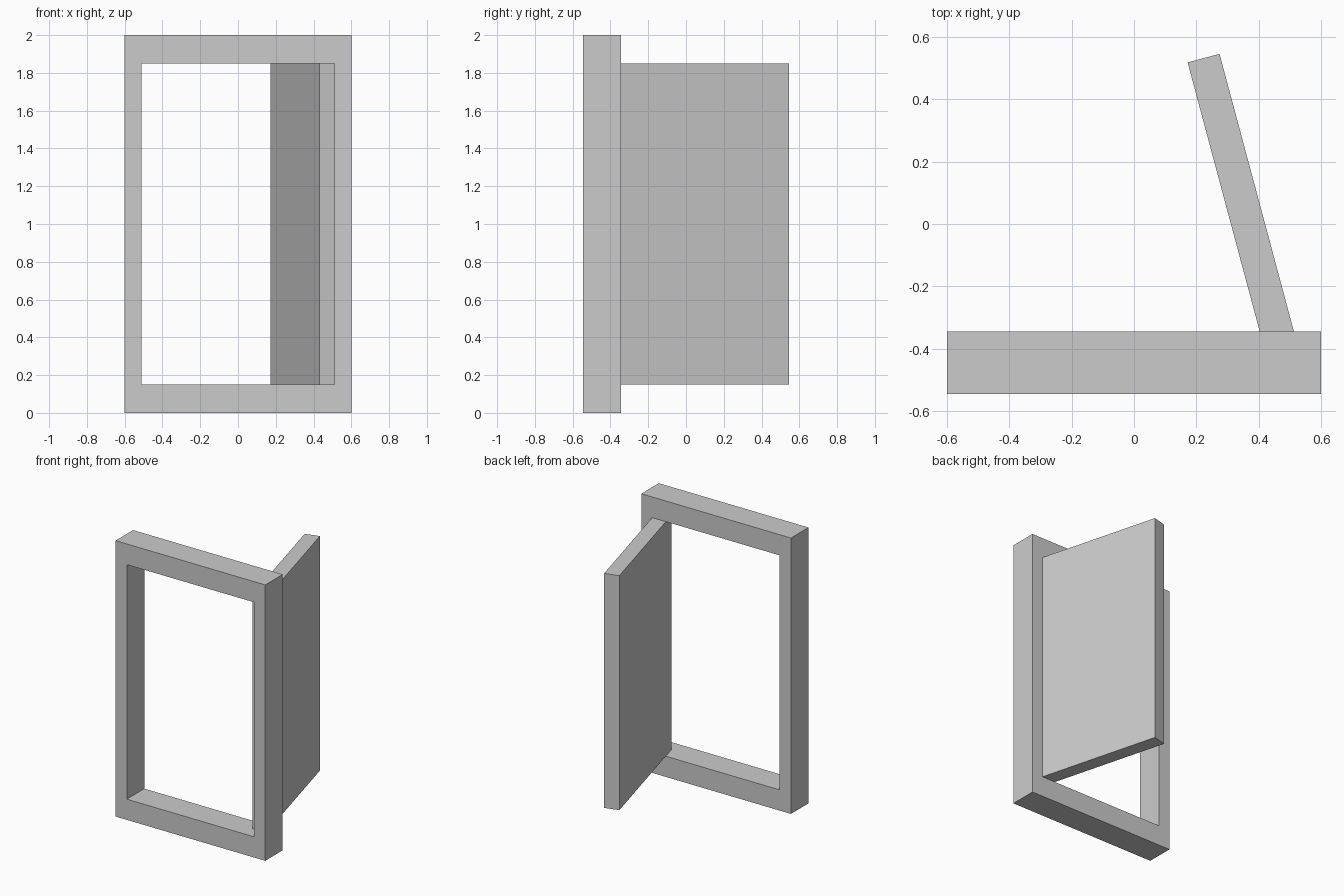
import bpy, bmesh
from math import radians
from mathutils import Matrix, Vector

if "Cube" in bpy.data.objects:
    bpy.data.objects.remove(bpy.data.objects["Cube"])


def finish(name, bm):
    bmesh.ops.recalc_face_normals(bm, faces=bm.faces)
    mesh = bpy.data.meshes.new(name)
    bm.to_mesh(mesh)
    bm.free()
    obj = bpy.data.objects.new(name, mesh)
    bpy.context.collection.objects.link(obj)
    return obj


# Door frame: outer and inner rectangles at front and back, bridged into a closed ring
FRONT, BACK = -0.545, -0.345
bm = bmesh.new()


def rectangle(half_width, z0, z1, y):
    corners = ((-half_width, z0), (half_width, z0), (half_width, z1), (-half_width, z1))
    return [bm.verts.new((x, y, z)) for x, z in corners]


rings = [rectangle(0.6, 0, 2, FRONT), rectangle(0.6, 0, 2, BACK),
         rectangle(0.51, 0.15, 1.85, BACK), rectangle(0.51, 0.15, 1.85, FRONT)]
for a, b in zip(rings, rings[1:] + rings[:1]):
    for i in range(4):
        j = (i + 1) % 4
        bm.faces.new((a[i], a[j], b[j], b[i]))
finish("door_frame", bm)

# Door leaf: slab with its origin on the hinge edge, swung open by 75 degrees
WIDTH, THICK, HEIGHT = 1.0, 0.106, 1.7
bm = bmesh.new()
bmesh.ops.create_cube(bm, size=1.0)
bmesh.ops.scale(bm, vec=(WIDTH, THICK, HEIGHT), verts=bm.verts)
bmesh.ops.translate(bm, vec=Vector((-WIDTH / 2, 0, HEIGHT / 2)), verts=bm.verts)
door = finish("door_leaf", bm)
door.matrix_world = Matrix.Translation((0.482, -0.434, 0.15)) @ Matrix.Rotation(radians(-75), 4, 'Z')
